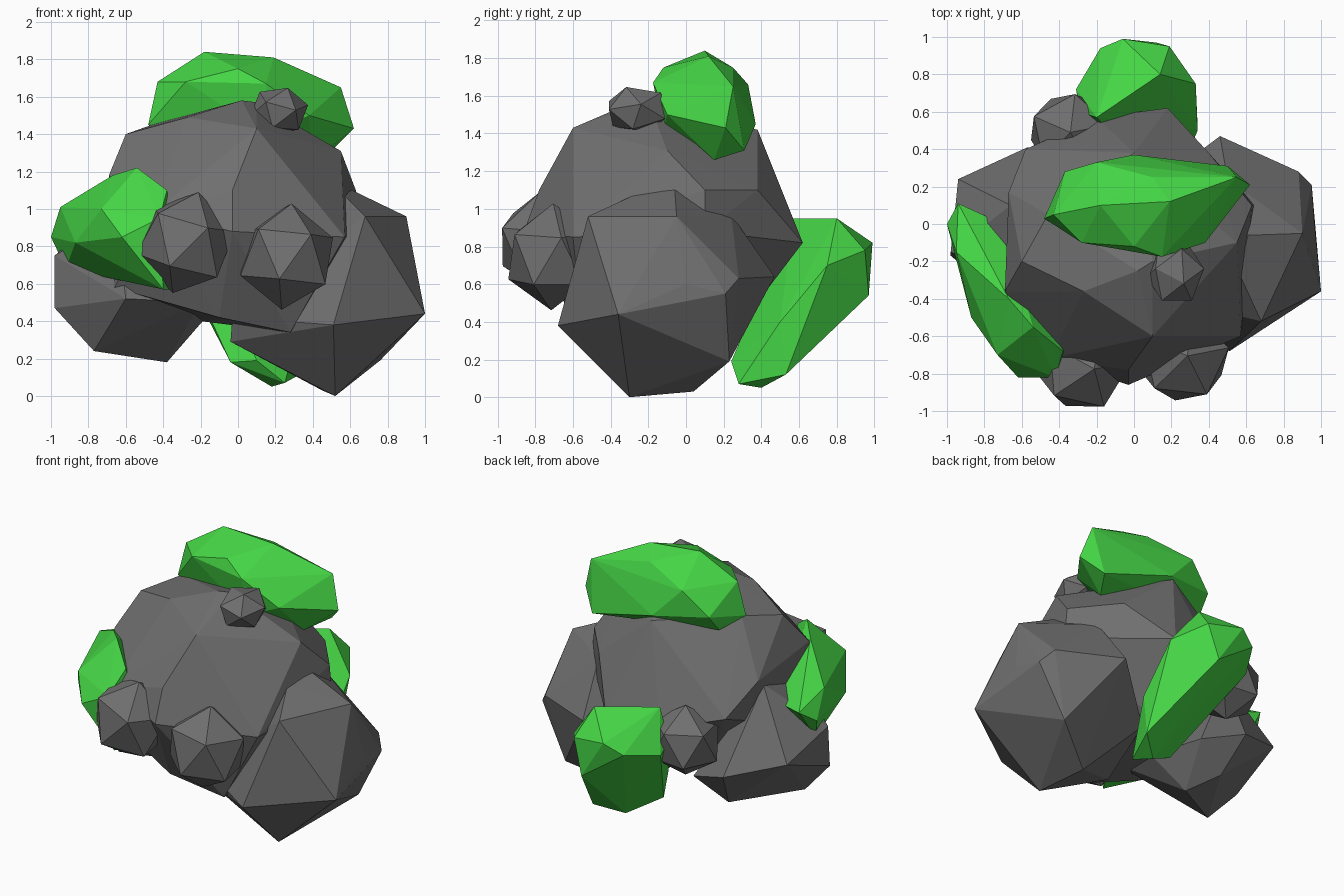
import bpy, bmesh
from mathutils import Vector, Euler


def material(name, color):
    m = bpy.data.materials.new(name)
    m.diffuse_color = (*color, 1)
    return m


STONE = material("stone grey", (0.16, 0.16, 0.16))
GREEN = material("bright green", (0.06, 0.67, 0.06))


def finish(bm, name, mat):
    bmesh.ops.recalc_face_normals(bm, faces=bm.faces)
    me = bpy.data.meshes.new(name)
    bm.to_mesh(me)
    bm.free()
    me.materials.append(mat)
    ob = bpy.data.objects.new(name, me)
    bpy.context.collection.objects.link(ob)
    return ob


def boulder(name, mat, corners):
    """Faceted boulder: convex hull around a few corner points."""
    bm = bmesh.new()
    for c in corners:
        bm.verts.new(c)
    bmesh.ops.convex_hull(bm, input=bm.verts)
    inner = [v for v in bm.verts if not v.link_faces]
    bmesh.ops.delete(bm, geom=inner, context='VERTS')
    return finish(bm, name, mat)


def pebble(name, center, size, turn):
    """Small stone: turned icosahedron fitted to a size."""
    bm = bmesh.new()
    bmesh.ops.create_icosphere(bm, subdivisions=1, radius=1)
    rot = Euler(turn).to_matrix()
    for v in bm.verts:
        p = rot @ v.co
        v.co = Vector(center) + Vector(p[i] * size[i] for i in range(3))
    return finish(bm, name, STONE)


# Large central boulder
boulder("main_boulder", STONE, [
    (.1, -.6, 1.43), (-.27, -.36, 1.49), (.02, -.25, 1.58), (.1, -.2, 1.57),
    (-.46, .05, 1.45), (-.6, -.2, 1.4), (-.69, -.36, 1.18), (-.69, -.36, .88),
    (-.67, .17, 1.1), (-.58, .4, .9), (.55, -.1, 1.31), (.63, .1, 1.1),
    (.65, .1, .88), (.57, -.6, .85), (-.03, -.86, .88), (-.45, -.72, .98),
    (-.03, -.78, 1.1), (.18, .62, .82), (-.2, .57, .8), (0, .38, 1.42),
    (.4, .38, 1.1), (-.1, -.6, .42), (.28, -.55, .34), (.05, .3, .4),
    (-.66, -.42, .58), (-.2, 0, .4)])

# Boulder on the right
boulder("right_boulder", STONE, [
    (.52, -.3, 0), (1.0, -.36, .44), (.95, .21, .55), (.965, 0, .6),
    (.88, .28, .63), (.9, -.05, .96), (.61, -.06, 1.1), (.56, -.26, 1.08),
    (.68, -.52, .96), (.51, -.68, .38), (.46, .47, .64), (.5, .24, .97),
    (.76, .23, .19), (-.03, -.35, .42), (-.04, -.3, .29), (.45, .04, .03),
    (.1, .2, .4)])

# Boulder on the left
boulder("left_boulder", STONE, [
    (-.98, -.15, .75), (-.98, -.17, .47), (-.94, .24, .62), (-.77, -.2, .24),
    (-.38, .05, .18), (-.18, -.05, .41), (-.6, -.48, .52), (-.57, .41, .5),
    (-.66, .1, 1.05), (-.65, -.3, .95), (-.28, .32, .4), (-.2, -.4, .5),
    (-.5, .25, .25)])

# Small stones around the pile
pebble("front_left_stone", (-.28, -.755, .82), (.27, .26, .28), (.1, .25, .1))
pebble("front_right_stone", (.26, -.71, .745), (.27, .26, .285), (0, .1, .2))
pebble("top_stone", (.22, -.26, 1.525), (.16, .18, .135), (.4, .2, .3))
pebble("back_stone", (-.34, .49, .73), (.24, .23, .24), (0, 0, .2))

# Green moss clumps: top, left and back
boulder("top_moss", GREEN, [
    (-.18, .1, 1.84), (.19, .12, 1.81), (.55, .25, 1.65), (.62, .21, 1.43),
    (.5, .31, 1.31), (.38, -.1, 1.5), (.15, -.175, 1.67), (0, -.12, 1.75),
    (-.28, -.1, 1.68), (-.43, .05, 1.68), (-.48, .03, 1.45), (-.37, .28, 1.5),
    (0, .37, 1.45), (.1, .25, 1.75), (-.2, .33, 1.66), (.4, .15, 1.26),
    (-.38, .18, 1.38), (.15, -.12, 1.4)])
boulder("left_moss", GREEN, [
    (-.94, .11, .93), (-1, 0, .85), (-.92, -.1, .68), (-.95, -.15, 1.01),
    (-.87, -.5, .82), (-.73, -.7, 1.0), (-.62, -.82, .85), (-.42, -.82, .95),
    (-.38, -.68, 1.1), (-.54, -.55, 1.22), (-.67, -.4, 1.18), (-.4, -.78, .57),
    (-.3, -.6, .57), (-.65, -.4, .66), (-.7, 0, .9)])
boulder("back_moss", GREEN, [
    (-.06, .99, .82), (.12, .97, .54), (.19, .95, .78), (-.18, .94, .75),
    (.14, .8, .95), (-.2, .57, .95), (.33, .75, .7), (.34, .53, .12),
    (.34, .5, .4), (-.31, .72, .7), (-.29, .6, .75), (-.16, .42, .44),
    (-.04, .3, .18), (.18, .4, .05), (.25, .28, .07), (.1, .24, .19)])
